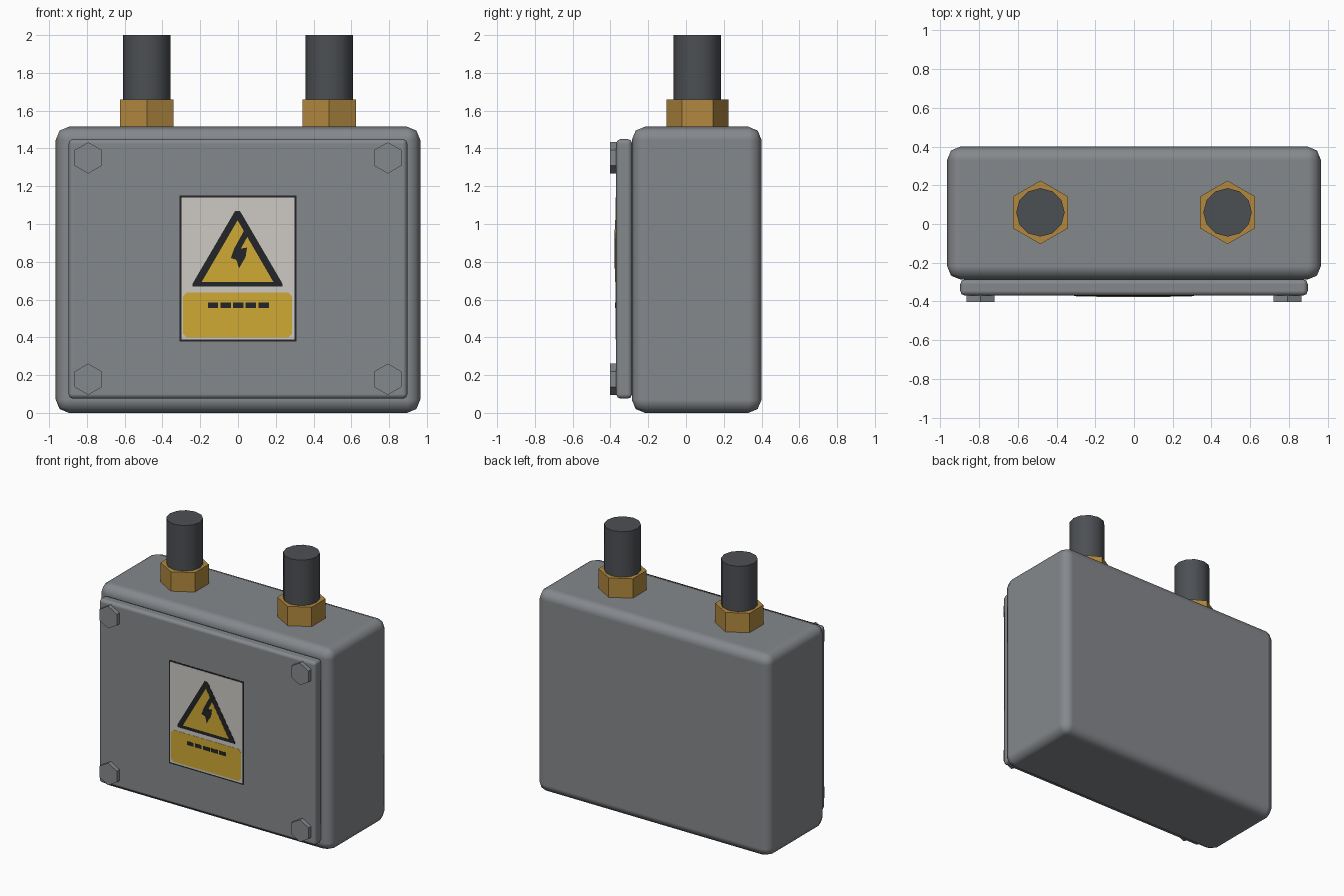
import bpy
import bmesh
from math import pi

cube = bpy.data.objects.get("Cube")
if cube:
    bpy.data.objects.remove(cube, do_unlink=True)


def material(name, r, g, b):
    m = bpy.data.materials.new(name)
    m.use_nodes = True
    m.diffuse_color = (r, g, b, 1)
    m.node_tree.nodes["Principled BSDF"].inputs["Base Color"].default_value = (r, g, b, 1)
    return m


grey = material("grey enamel", 0.235, 0.248, 0.265)
brass = material("brass", 0.45, 0.25, 0.05)
rubber = material("dark rubber", 0.073, 0.079, 0.088)
white = material("label white", 0.61, 0.59, 0.55)
yellow = material("label yellow", 0.62, 0.40, 0.035)
black = material("label black", 0.016, 0.018, 0.021)


def rounded_box(name, low, high, radius, mat):
    bpy.ops.mesh.primitive_cube_add(size=1, location=[(a + b) / 2 for a, b in zip(low, high)])
    ob = bpy.context.object
    ob.name = name
    ob.scale = [b - a for a, b in zip(low, high)]
    bpy.ops.object.transform_apply(location=False, rotation=False, scale=True)
    bpy.ops.object.shade_smooth()
    bevel = ob.modifiers.new("rounded edges", "BEVEL")
    bevel.width = radius
    bevel.segments = 2
    bevel.harden_normals = True
    ob.data.materials.append(mat)
    return ob


def rod(name, sides, radius, depth, location, mat, tilt=0, smooth=False):
    bpy.ops.mesh.primitive_cylinder_add(vertices=sides, radius=radius, depth=depth,
                                        location=location, rotation=(tilt, 0, 0))
    ob = bpy.context.object
    ob.name = name
    ob.data.materials.append(mat)
    if smooth:
        bpy.ops.object.shade_smooth_by_angle(angle=pi / 4)
    return ob


LID_FRONT = -0.37


def plate(name, outlines, layer, mat):
    """Thin flat plates on the lid, raised by layer, from x-z outlines."""
    bm = bmesh.new()
    front = LID_FRONT - 0.0015 * layer
    for points in outlines:
        face = bm.faces.new([bm.verts.new((x, front, z)) for x, z in points])
        side = bmesh.ops.extrude_face_region(bm, geom=[face])["geom"]
        for v in side:
            if isinstance(v, bmesh.types.BMVert):
                v.co.y += 0.0015
    bmesh.ops.recalc_face_normals(bm, faces=bm.faces)
    mesh = bpy.data.meshes.new(name)
    bm.to_mesh(mesh)
    bm.free()
    mesh.materials.append(mat)
    ob = bpy.data.objects.new(name, mesh)
    bpy.context.collection.objects.link(ob)
    return ob


def rect(x0, x1, z0, z1, cut=0):
    if not cut:
        return [(x0, z0), (x1, z0), (x1, z1), (x0, z1)]
    return [(x0 + cut, z0), (x1 - cut, z0), (x1, z0 + cut), (x1, z1 - cut),
            (x1 - cut, z1), (x0 + cut, z1), (x0, z1 - cut), (x0, z0 + cut)]


# Enclosure and lid
rounded_box("enclosure", (-0.965, -0.287, 0), (0.965, 0.40, 1.515), 0.07, grey)
rounded_box("lid", (-0.897, LID_FRONT, 0.075), (0.897, -0.285, 1.45), 0.025, grey)

# Lid bolts, cable glands and cables
for side, sx in (("right", -1), ("left", 1)):
    for level, z in (("lower", 0.178), ("upper", 1.35)):
        rod(f"{level}_{side}_bolt", 6, 0.083, 0.05, (sx * 0.793, -0.377, z), grey, tilt=pi / 2)
    rod(f"{side}_gland_nut", 6, 0.164, 0.16, (sx * 0.483, 0.06, 1.58), brass)
    rod(f"{side}_cable", 12, 0.125, 0.40, (sx * 0.483, 0.06, 1.80), rubber, smooth=True)

# Warning label
plate("label_border", [rect(-0.31, 0.31, 0.378, 1.15)], 1, black)
plate("label_sheet", [rect(-0.30, 0.30, 0.388, 1.14)], 2, white)
plate("label_panel", [rect(-0.29, 0.285, 0.40, 0.637, 0.018)], 3, yellow)
plate("warning_triangle_border", [[(-0.24, 0.668), (0.235, 0.668), (0.235, 0.685),
                                   (0.01, 1.07), (-0.015, 1.07), (-0.24, 0.685)]], 3, black)
plate("warning_triangle", [[(-0.193, 0.692), (0.188, 0.692), (-0.002, 1.02)]], 4, yellow)
plate("lightning_bolt", [[(0.035, 0.97), (0.062, 0.955), (0.015, 0.87), (0.048, 0.875),
                          (0.04, 0.825), (0.005, 0.765), (-0.008, 0.81), (-0.038, 0.82),
                          (-0.02, 0.87)]], 5, black)

# Plain dashes on the label panel
plate("panel_dashes", [rect(x, x + 0.055, 0.556, 0.584)
                       for x in (-0.16, -0.093, -0.026, 0.041, 0.108)], 4, black)
